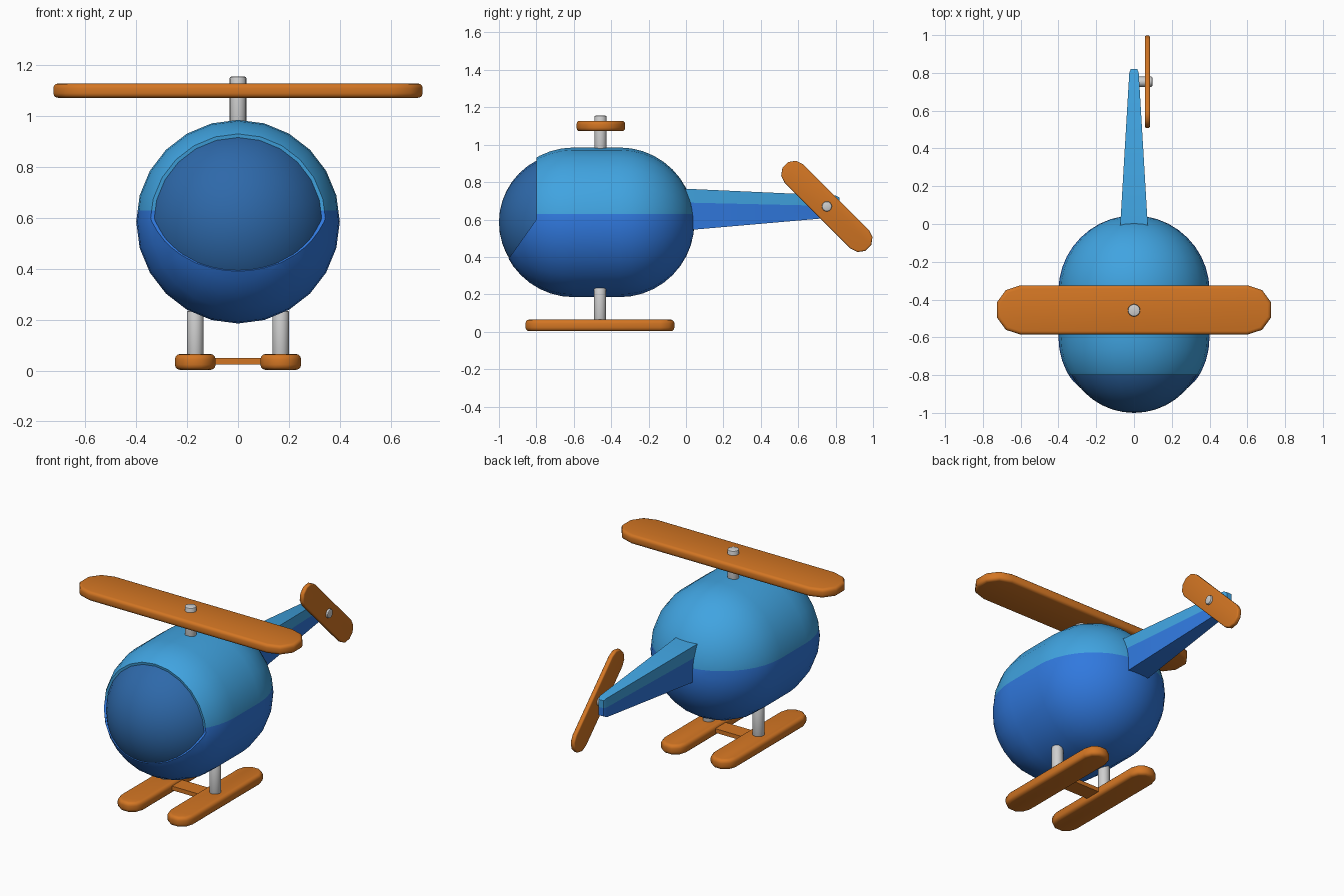
import bpy, bmesh, math
from mathutils import Vector, Matrix

if "Cube" in bpy.data.objects:
    bpy.data.objects.remove(bpy.data.objects["Cube"])


def material(name, rgb):
    m = bpy.data.materials.new(name)
    m.diffuse_color = (*rgb, 1)
    m.use_nodes = True
    m.node_tree.nodes["Principled BSDF"].inputs["Base Color"].default_value = m.diffuse_color
    return m


SKY = material("light blue", (0.052, 0.37, 0.75))
BLUE = material("deep blue", (0.03, 0.19, 0.73))
GLASS = material("window blue", (0.027, 0.14, 0.40))
ORANGE = material("orange", (0.65, 0.18, 0.017))
GREY = material("light grey", (0.62, 0.62, 0.62))


def finish(bm, name, mats, angle=40):
    bmesh.ops.recalc_face_normals(bm, faces=bm.faces[:])
    me = bpy.data.meshes.new(name)
    bm.to_mesh(me)
    bm.free()
    for m in mats:
        me.materials.append(m)
    ob = bpy.data.objects.new(name, me)
    bpy.context.collection.objects.link(ob)
    bpy.ops.object.select_all(action='DESELECT')
    ob.select_set(True)
    bpy.context.view_layer.objects.active = ob
    bpy.ops.object.shade_smooth_by_angle(angle=math.radians(angle))
    return ob


def lathe(profile, zc, steps=24):
    """Spin a (y, radius) profile about the lengthwise axis at height zc."""
    bm = bmesh.new()
    vs = [bm.verts.new((0, y, zc + r)) for y, r in profile]
    es = [bm.edges.new(p) for p in zip(vs, vs[1:])]
    bmesh.ops.spin(bm, geom=vs + es, cent=(0, 0, zc), axis=(0, 1, 0),
                   angle=2 * math.pi, steps=steps)
    bmesh.ops.remove_doubles(bm, verts=bm.verts[:], dist=1e-4)
    return bm


def arc(yc, r, a0, a1, n):
    pts = []
    for i in range(n + 1):
        a = math.radians(a0 + (a1 - a0) * i / n)
        pts.append((yc - r * math.cos(a), r * math.sin(a)))
    return pts


def slab(name, half, r, thick, matrix, bevel):
    """Round-ended paddle along local x with softened rims."""
    bm = bmesh.new()
    pts = []
    for sx, start in ((1, -90), (-1, 90)):
        for i in range(6):
            a = math.radians(start + 36 * i)
            pts.append((sx * half + r * math.cos(a), r * math.sin(a), -thick / 2))
    f = bm.faces.new([bm.verts.new(p) for p in pts])
    ext = bmesh.ops.extrude_face_region(bm, geom=[f])
    bmesh.ops.translate(bm, vec=(0, 0, thick),
                        verts=[g for g in ext["geom"] if isinstance(g, bmesh.types.BMVert)])
    rims = [e for e in bm.edges if abs(e.verts[0].co.z - e.verts[1].co.z) < 1e-5]
    bmesh.ops.bevel(bm, geom=rims, offset=bevel, segments=3, profile=0.5, affect='EDGES')
    bm.transform(matrix)
    return finish(bm, name, [ORANGE])


def rod(name, a, b, r):
    a, b = Vector(a), Vector(b)
    bm = bmesh.new()
    d = b - a
    bmesh.ops.create_cone(bm, cap_ends=True, segments=16, radius1=r, radius2=r, depth=d.length)
    rims = [e for e in bm.edges if abs(e.verts[0].co.z - e.verts[1].co.z) < 1e-5]
    bmesh.ops.bevel(bm, geom=rims, offset=0.007, segments=2, profile=0.5, affect='EDGES')
    bm.transform(Matrix.Translation((a + b) / 2) @ d.to_track_quat('Z', 'Y').to_matrix().to_4x4())
    return finish(bm, name, [GREY])


# Cabin shell: two-tone capsule with the window opening cut out
ZC = 0.585
bm = lathe(arc(-0.6, 0.4, 0, 90, 10) + arc(-0.355, 0.4, 90, 180, 10), ZC)
sill_co, sill_no = Vector((0, -0.8, 0.6)), Vector((0, -0.21, 0.149))


def cut(co, no, faces):
    geom = set(faces)
    for f in faces:
        geom.update(f.edges)
        geom.update(f.verts)
    bmesh.ops.bisect_plane(bm, geom=list(geom), plane_co=co, plane_no=no, dist=1e-5)


cut((0, 0, 0.63), (0, 0, 1), bm.faces[:])
cut((0, -0.8, 0), (0, 1, 0), bm.faces[:])
cut(sill_co, sill_no, [f for f in bm.faces if f.calc_center_median().y < -0.8])
opening = [f for f in bm.faces if f.calc_center_median().y < -0.8
           and (f.calc_center_median() - sill_co).dot(sill_no) > 0]
bmesh.ops.delete(bm, geom=opening, context='FACES')
# Lip turned inward around the opening
lip = bmesh.ops.extrude_edge_only(bm, edges=[e for e in bm.edges if e.is_boundary])
for v in lip["geom"]:
    if isinstance(v, bmesh.types.BMVert):
        v.co = v.co.lerp(Vector((0, -0.75, 0.6)), 0.1)
for f in bm.faces:
    f.material_index = 0 if f.calc_center_median().z > 0.63 else 1
finish(bm, "cabin_shell", [SKY, BLUE], 60)

# Bubble window
finish(lathe(arc(-0.628, 0.372, 0, 90, 10), ZC), "cabin_window", [GLASS])

# Tail boom: tapered box, two-tone, with a softened tip
sections = [(-0.06, 0.076, 0.537, 0.692, 0.767),
            (0.80, 0.025, 0.612, 0.672, 0.728),
            (0.82, 0.017, 0.622, 0.672, 0.718)]
bm = bmesh.new()
rings = [[bm.verts.new((x, y, z)) for x, z in
          ((-w, zb), (w, zb), (w, zs), (w, zt), (-w, zt), (-w, zs))]
         for y, w, zb, zs, zt in sections]
for p, q in zip(rings, rings[1:]):
    for i in range(6):
        j = (i + 1) % 6
        bm.faces.new((p[i], p[j], q[j], q[i])).material_index = 0 if i in (2, 3, 4) else 1
for r in (rings[0], rings[-1]):
    bm.faces.new((r[0], r[1], r[2], r[5])).material_index = 1
    bm.faces.new((r[5], r[2], r[3], r[4])).material_index = 0
finish(bm, "tail_boom", [SKY, BLUE])

# Main rotor
rod("main_mast", (0, -0.457, 0.93), (0, -0.457, 1.155), 0.033)
slab("main_rotor", 0.602, 0.13, 0.056, Matrix.Translation((0, -0.455, 1.1)), 0.018)

# Tail rotor, set diagonally on the right side
rod("tail_shaft", (0, 0.753, 0.67), (0.098, 0.753, 0.67), 0.027)
slab("tail_rotor", 0.2475, 0.07, 0.028,
     Matrix.Translation((0.071, 0.753, 0.67)) @ Matrix.Rotation(math.radians(-45), 4, 'X')
     @ Matrix(((0, 0, 1, 0), (1, 0, 0, 0), (0, 1, 0, 0), (0, 0, 0, 1))), 0.008)

# Skids and legs
for side, s in (("left", -1), ("right", 1)):
    rod(side + "_leg", (s * 0.168, -0.46, 0.04), (s * 0.168, -0.46, 0.235), 0.033)
    slab(side + "_skid", 0.322, 0.08, 0.062,
         Matrix.Translation((s * 0.168, -0.46, 0.034)) @ Matrix.Rotation(math.pi / 2, 4, 'Z'), 0.02)

# Cross bar between the skids
bm = bmesh.new()
bmesh.ops.create_cube(bm, size=1, matrix=Matrix.Translation((0, -0.46, 0.037))
                      @ Matrix.Diagonal((0.26, 0.1, 0.025, 1)))
finish(bm, "skid_cross_bar", [ORANGE])
